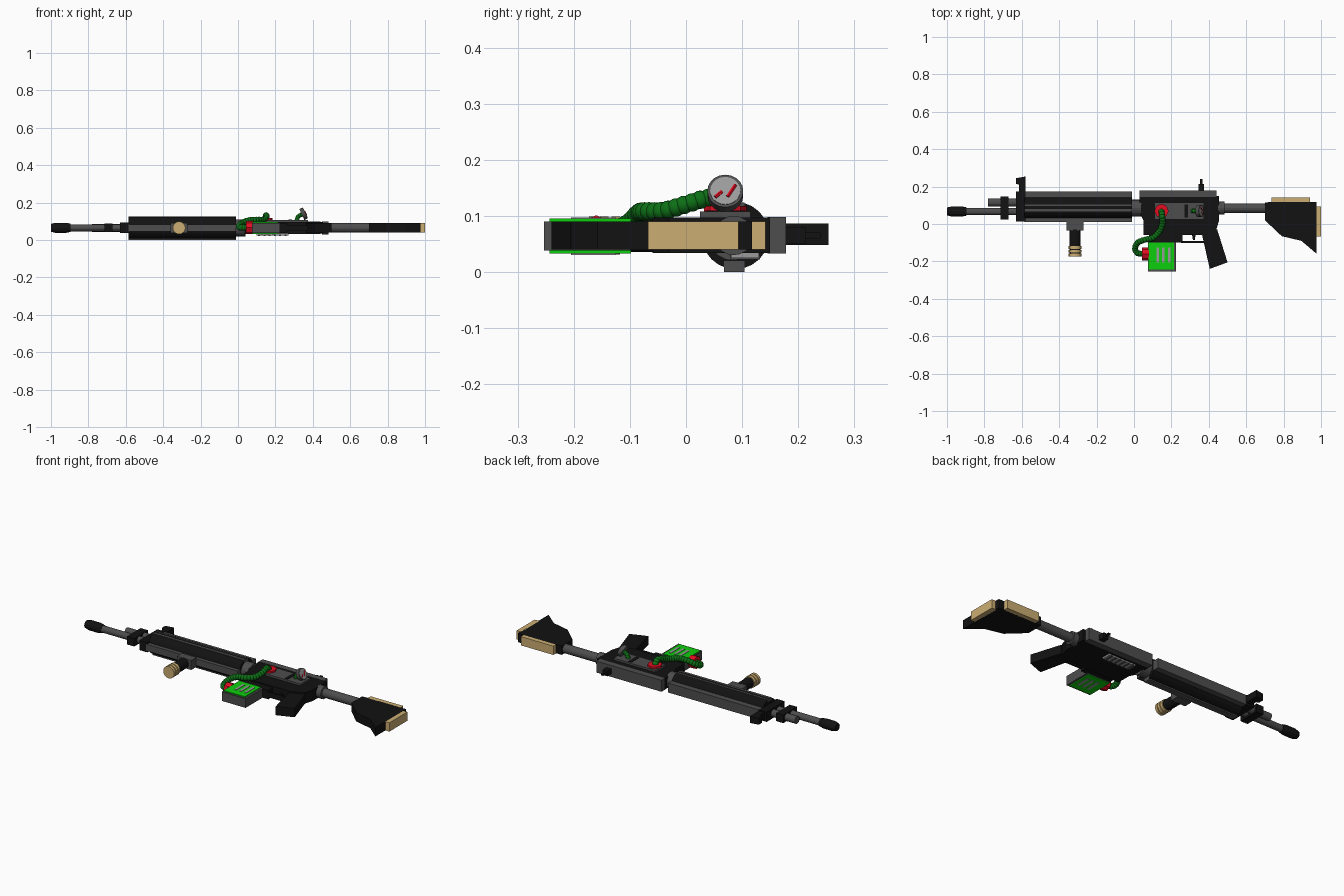
import bpy, bmesh, math
from mathutils import Vector, Matrix

if "Cube" in bpy.data.objects:
    bpy.data.objects.remove(bpy.data.objects["Cube"])

def mat(name, r, g, b):
    m = bpy.data.materials.new(name)
    m.diffuse_color = (r, g, b, 1)
    m.use_nodes = True
    m.node_tree.nodes["Principled BSDF"].inputs["Base Color"].default_value = m.diffuse_color
    return m

BLACK = mat("black", .006, .006, .006)
GRAY = mat("dark gray", .075, .075, .075)
LIGHT = mat("light gray", .33, .33, .33)
TAN = mat("tan", .6, .42, .17)
GREEN = mat("bright green", .004, .62, .004)
HOSE = mat("hose green", .004, .16, .008)
RED = mat("red", .75, .004, .015)
ZC = .065  # centre plane of the gun, which lies on its side

def finish(name, bm, m, smooth=False):
    bmesh.ops.recalc_face_normals(bm, faces=bm.faces)
    me = bpy.data.meshes.new(name)
    bm.to_mesh(me)
    bm.free()
    me.materials.append(m)
    o = bpy.data.objects.new(name, me)
    bpy.context.collection.objects.link(o)
    if smooth:
        me.shade_smooth()
    return o

def prism(name, pts, z0, z1, m):
    bm = bmesh.new()
    f = bm.faces.new([bm.verts.new((x, y, z0)) for x, y in pts])
    ext = bmesh.ops.extrude_face_region(bm, geom=[f])
    bmesh.ops.translate(bm, vec=(0, 0, z1 - z0),
                        verts=[v for v in ext['geom'] if isinstance(v, bmesh.types.BMVert)])
    return finish(name, bm, m)

def box(name, x0, x1, y0, y1, z0, z1, m):
    return prism(name, [(x0, y0), (x1, y0), (x1, y1), (x0, y1)], z0, z1, m)

def cyl(name, a, b, r, m, n=16, r2=None):
    a, b = Vector(a), Vector(b)
    d = b - a
    bm = bmesh.new()
    bmesh.ops.create_cone(bm, cap_ends=True, segments=n, radius1=r,
                          radius2=r if r2 is None else r2, depth=d.length)
    bmesh.ops.transform(bm, verts=bm.verts, matrix=Matrix.Translation((a + b) / 2)
                        @ d.to_track_quat('Z', 'Y').to_matrix().to_4x4())
    return finish(name, bm, m)

def xcyl(name, x0, x1, y, r, m, n=16, r2=None):
    return cyl(name, (x0, y, ZC), (x1, y, ZC), r, m, n, r2)

def beads(name, pts, r, step, m):
    # corrugated hose: overlapping balls along a smooth path
    P = [Vector(p) for p in pts]
    P = [2 * P[0] - P[1]] + P + [2 * P[-1] - P[-2]]
    bm = bmesh.new()
    last = None
    for i in range(1, len(P) - 2):
        for k in range(21):
            t = k / 20
            a, b, c, d = P[i - 1:i + 3]
            q = .5 * (2 * b + (c - a) * t + (2 * a - 5 * b + 4 * c - d) * t * t
                      + (3 * b - a - 3 * c + d) * t ** 3)
            if last is None or (q - last).length >= step:
                bmesh.ops.create_uvsphere(bm, u_segments=12, v_segments=8, radius=r,
                                          matrix=Matrix.Translation(q))
                last = q
    finish(name, bm, m, True)

# muzzle and barrel
xcyl("muzzle_tip", -1, -.975, .067, .021, BLACK, 12, .027)
xcyl("muzzle_body", -.975, -.92, .067, .027, BLACK, 12)
xcyl("muzzle_rear", -.92, -.895, .067, .027, BLACK, 12, .022)
xcyl("barrel", -.9, -.55, .067, .019, GRAY)
xcyl("gas_tube", -.78, -.57, .115, .021, GRAY)
box("gas_block", -.715, -.67, .024, .147, .042, .088, BLACK)

# front sight
box("front_sight_base", -.63, -.58, .013, .175, .037, .093, BLACK)
prism("front_sight_post", [(-.615, .17), (-.58, .17), (-.58, .254), (-.63, .245),
                           (-.63, .215), (-.615, .21)], .048, .086, BLACK)

# handguard with four rails
xcyl("handguard", -.585, -.01, .088, .06, BLACK, 24)
box("handguard_top_rail", -.585, -.01, .14, .174, .038, .092, GRAY)
box("handguard_bottom_rail", -.585, -.01, .01, .035, .046, .084, GRAY)
box("handguard_side_rail_upper", -.585, -.01, .068, .104, .11, .124, GRAY)
box("handguard_side_rail_lower", -.585, -.01, .068, .104, 0, .02, GRAY)
xcyl("handguard_neck", -.02, .04, .085, .045, GRAY, 20)

# ribbed foregrip
def ycyl(name, y0, y1, r, m, n=16):
    cyl(name, (-.315, y0, ZC), (-.315, y1, ZC), r, m, n)
box("foregrip_mount", -.36, -.27, -.035, .012, .038, .092, GRAY)
ycyl("foregrip_handle", -.03, -.172, .029, BLACK)
for i in range(3):
    ycyl(f"foregrip_ring_{i}", -.118 - i * .02, -.133 - i * .02, .034, TAN)

# receiver
box("receiver_top", .03, .44, .145, .178, .033, .098, GRAY)
prism("receiver_body", [(.03, .15), (.03, .06), (.05, .02), (.05, -.06), (.37, -.06),
                        (.44, -.03), (.455, .02), (.455, .15)], .034, .097, BLACK)
box("magazine_well", .08, .26, -.1, -.05, .038, .09, BLACK)
box("side_plate", .11, .375, .025, .115, .095, .108, GRAY)
box("side_plate_slot", .27, .29, .035, .105, .1, .11, BLACK)
box("ejection_port", .1, .27, .08, .13, .025, .04, LIGHT)
for i in range(6):
    box(f"port_rib_{i}", .108 + i * .028, .118 + i * .028, .078, .132, .022, .03, GRAY)
box("rear_sight_base", .345, .375, .17, .213, .05, .08, BLACK)
box("rear_sight_post", .353, .367, .21, .24, .06, .07, BLACK)

# pistol grip, trigger and guard
prism("pistol_grip", [(.36, -.04), (.445, -.03), (.5, -.205), (.405, -.24)], .04, .09, BLACK)
box("trigger_guard", .25, .385, -.101, -.091, .05, .08, BLACK)
prism("trigger", [(.31, -.055), (.33, -.055), (.325, -.085), (.315, -.085)], .058, .072, BLACK)

# magazine with coloured side plates and level bars
box("magazine_core", .075, .225, -.253, -.09, .038, .09, GRAY)
for side, s in (("upper", 1), ("lower", -1)):
    def zs(a, b):
        return sorted((.064 + s * a, .064 + s * b))
    box(f"magazine_plate_{side}", .078, .213, -.243, -.098, *zs(.024, .031), GREEN)
    for i in range(3):
        box(f"level_bar_{side}_{i}", .12 + i * .031, .133 + i * .031, -.205, -.125,
            *zs(.03, .0335), LIGHT)

# hose from receiver socket to magazine
cyl("receiver_socket", (.147, .07, .105), (.147, .07, .118), .038, RED, 8)
beads("hose", [(.147, .065, .118), (.15, .043, .132), (.152, .005, .122), (.136, -.04, .109),
               (.1, -.074, .108), (.055, -.085, .105), (.02, -.1, .09), (.006, -.13, .072),
               (.018, -.155, .066), (.05, -.16, .066)], .0165, .0135, HOSE)
cyl("magazine_socket", (.043, -.16, .066), (.08, -.16, .066), .035, RED, 8)

# pressure gauge, tilted to face the rear
T = math.radians(25)
N = Vector((math.cos(T), 0, math.sin(T)))
V = Vector((-math.sin(T), 0, math.cos(T)))
U = Vector((0, 1, 0))
C = Vector((.352, .07, .141))
cyl("gauge_case", C - N * .012, C + N * .008, .032, GRAY, 20)
cyl("gauge_face", C + N * .007, C + N * .0095, .027, LIGHT, 20)
for i, (a, b) in enumerate([((-.018, -.013), (-.006, -.002)), ((.004, -.012), (.018, .011))]):
    p, q = [C + N * .0095 + U * e[0] + V * e[1] for e in (a, b)]
    cyl(f"gauge_needle_{i}", p, q, .0035, RED, 6)
beads("gauge_hose", [(.315, .07, .108), (.322, .07, .125), (.342, .07, .137)], .012, .009, HOSE)

# stock
xcyl("stock_collar", .45, .485, .085, .035, GRAY, 20)
xcyl("stock_tube", .48, .72, .085, .025, GRAY)
prism("stock", [(.70, .115), (.74, .118), (.975, .118), (.975, -.158), (.895, -.09),
                (.79, -.065), (.70, .02)], .04, .09, BLACK)
box("cheek_pad", .735, .94, .115, .142, .04, .09, TAN)
box("butt_pad", .97, 1, -.068, .094, .04, .09, TAN)
